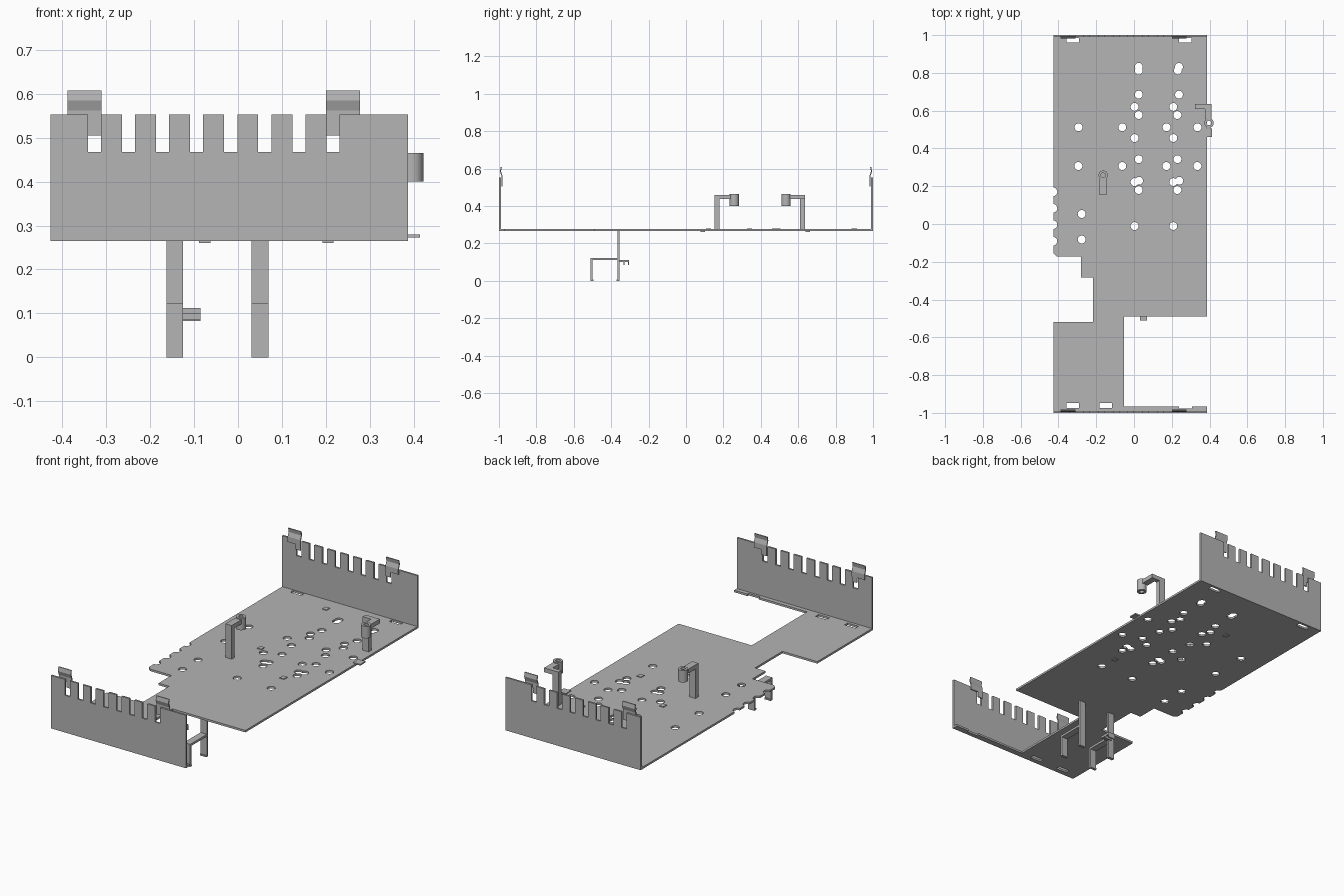
import bpy, bmesh
from mathutils import Vector

cube = bpy.data.objects.get("Cube")
if cube:
    bpy.data.objects.remove(cube, do_unlink=True)

mat = bpy.data.materials.new("sheet_grey")
mat.use_nodes = True
GREY = (0.46, 0.46, 0.46, 1)
mat.diffuse_color = GREY
mat.node_tree.nodes["Principled BSDF"].inputs["Base Color"].default_value = GREY

FLOOR, TOP = 0.265, 0.276
LEFT, RIGHT = -0.427, 0.387


def finish(name, bm):
    bmesh.ops.recalc_face_normals(bm, faces=bm.faces)
    mesh = bpy.data.meshes.new(name)
    bm.to_mesh(mesh)
    bm.free()
    mesh.materials.append(mat)
    ob = bpy.data.objects.new(name, mesh)
    bpy.context.collection.objects.link(ob)
    return ob


def prism(name, pts, axis, lo, hi):
    """Extrude a 2D outline along an axis from lo to hi."""
    bm = bmesh.new()
    place = {"x": lambda a, b: (lo, a, b),
             "y": lambda a, b: (a, lo, b),
             "z": lambda a, b: (a, b, lo)}[axis]
    face = bm.faces.new([bm.verts.new(place(*p)) for p in pts])
    ext = bmesh.ops.extrude_face_region(bm, geom=[face])
    move = Vector([(hi - lo) * (axis == c) for c in "xyz"])
    verts = [g for g in ext["geom"] if isinstance(g, bmesh.types.BMVert)]
    bmesh.ops.translate(bm, verts=verts, vec=move)
    return finish(name, bm)


def box(name, x0, x1, y0, y1, z0, z1):
    return prism(name, [(x0, y0), (x1, y0), (x1, y1), (x0, y1)], "z", z0, z1)


def cylinder(name, x, y, z0, z1, r, sides=24):
    bm = bmesh.new()
    bmesh.ops.create_cone(bm, cap_ends=True, segments=sides, radius1=r,
                          radius2=r, depth=z1 - z0)
    bmesh.ops.translate(bm, verts=bm.verts, vec=(x, y, (z0 + z1) / 2))
    return finish(name, bm)


def join(name, parts):
    with bpy.context.temp_override(active_object=parts[0], object=parts[0],
                                   selected_objects=parts,
                                   selected_editable_objects=parts):
        bpy.ops.object.join()
    parts[0].name = name
    return parts[0]


def cut(ob, cutters):
    """Subtract the cutters one group at a time, then delete them."""
    cutter = join("cutter", cutters)
    cutter.hide_render = True
    mod = ob.modifiers.new("cut", "BOOLEAN")
    mod.operation = "DIFFERENCE"
    mod.solver = "EXACT"
    mod.use_self = True
    mod.object = cutter
    with bpy.context.temp_override(object=ob, active_object=ob):
        bpy.ops.object.modifier_apply(modifier=mod.name)
    bpy.data.objects.remove(cutter, do_unlink=True)


def smooth(ob):
    for o in bpy.context.view_layer.objects:
        o.select_set(o == ob)
    bpy.context.view_layer.objects.active = ob
    bpy.ops.object.shade_smooth_by_angle()


# Floor plate with its stepped outline and front flange
plate = prism("floor_plate", [
    (LEFT, 0.995), (RIGHT, 0.995), (RIGHT, -0.489), (-0.053, -0.489),
    (-0.053, -0.967), (0.238, -0.967), (0.238, -0.977), (0.307, -0.977),
    (0.307, -0.967), (RIGHT, -0.967), (RIGHT, -0.995), (LEFT, -0.995),
    (LEFT, -0.519), (-0.217, -0.519), (-0.217, -0.283), (-0.28, -0.283),
    (-0.28, -0.172), (-0.41, -0.172), (LEFT, -0.155)], "z", FLOOR, TOP)

# Round holes: rows of y, each with its x positions
rows = {
    0.832: (0.025, 0.238), 0.812: (0.025, 0.232), 0.685: (0.025, 0.238),
    0.62: (0.003, 0.208), 0.577: (0.025, 0.23),
    0.512: (-0.294, -0.062, 0.172, 0.336), 0.455: (0.003, 0.208),
    0.343: (0.025, 0.23), 0.307: (-0.294, -0.062, 0.172, 0.336),
    0.222: (0.003, 0.208), 0.229: (0.027, 0.24), 0.18: (0.025, 0.23),
    -0.011: (0.003, 0.208), 0.053: (-0.277,), -0.082: (-0.277,)}
holes = [cylinder("hole", x, y, FLOOR - 0.05, TOP + 0.05, 0.021, 20)
         for y, xs in rows.items() for x in xs]
# Scalloped bites along the edge
holes += [cylinder("bite", LEFT - 0.002, 0.17 - 0.087 * i, FLOOR - 0.05,
                   TOP + 0.05, 0.023, 20) for i in range(4)]
# Rectangular slots by the end walls
for x, y in ((-0.357, 0.96), (0.238, 0.96), (-0.357, -0.974), (-0.182, -0.974)):
    holes.append(box("slot", x, x + 0.066, y, y + 0.026, FLOOR - 0.05, TOP + 0.05))
cut(plate, holes)

# End walls with comb-like top edges
SLOT, PITCH, FIRST = 0.03, 0.0776, -0.342
WALL_TOP, SLOT_BOTTOM = 0.553, 0.467
comb = [(RIGHT, FLOOR), (LEFT, FLOOR), (LEFT, WALL_TOP)]
for i in range(8):
    a = FIRST + i * PITCH
    b = a + SLOT
    comb += [(a, WALL_TOP), (a, SLOT_BOTTOM), (b, SLOT_BOTTOM), (b, WALL_TOP)]
comb.append((RIGHT, WALL_TOP))

# Bent spring clips: wide leaf plus a narrow tongue
leaf = [(0.013, 0.533), (0.013, 0.562), (0.005, 0.585), (0.009, 0.607)]
for end, s in (("front", -1), ("back", 1)):
    prism(end + "_wall", comb, "y", s * 0.99, s * 1.0)
    outer = [(s * (1 - d), z) for d, z in leaf]
    inner = [(s * (1 - d - 0.006), z) for d, z in reversed(leaf)]
    for side, x0, tongue in (("right", -0.388, FIRST), ("left", 0.201, 0.201)):
        prism(f"{end}_{side}_clip", outer + inner, "x", x0, x0 + 0.077)
        box(f"{end}_{side}_clip_tongue", tongue, tongue + SLOT,
            *sorted((s * 0.981, s * 0.987)), 0.505, 0.536)

# Hanging brackets under the plate: an h-shaped side profile
bracket = [(-0.355, FLOOR), (-0.367, FLOOR), (-0.367, 0.123), (-0.51, 0.123),
           (-0.51, 0), (-0.495, 0), (-0.495, 0.008), (-0.5, 0.008),
           (-0.5, 0.111), (-0.367, 0.111), (-0.367, 0.008), (-0.372, 0.008),
           (-0.372, 0), (-0.355, 0)]
for side, x in (("right", -0.163), ("left", 0.031)):
    prism(side + "_bracket", bracket, "x", x, x + 0.038)
# Small catch on the side of one bracket
prism("bracket_catch", [(-0.367, 0.1), (-0.367, 0.112), (-0.305, 0.112),
                        (-0.305, 0.083), (-0.311, 0.083), (-0.311, 0.1),
                        (-0.328, 0.1), (-0.328, 0.085), (-0.334, 0.085),
                        (-0.334, 0.1)], "x", -0.126, -0.085)


# Hook posts, each carrying a tube at the end of its arm
def tube(name, x, y):
    ob = cylinder(name, x, y, 0.4, 0.465, 0.025, 32)
    cut(ob, [cylinder("bore", x, y, 0.35, 0.5, 0.012, 24)])
    smooth(ob)


box("inner_post", -0.182, -0.145, 0.153, 0.178, TOP, 0.459)
box("inner_arm", -0.182, -0.145, 0.178, 0.237, 0.436, 0.459)
tube("inner_tube", -0.163, 0.258)
box("edge_post", 0.323, 0.36, 0.61, 0.635, TOP, 0.459)
box("edge_arm", 0.36, 0.41, 0.61, 0.635, 0.436, 0.459)
box("edge_arm_tip", 0.375, 0.41, 0.556, 0.61, 0.436, 0.459)
tube("edge_tube", 0.397, 0.535)

# Edge tab and small pressed nubs
box("edge_tab", 0.37, 0.414, 0.46, 0.505, 0.273, 0.28)
for i, (x, y) in enumerate(((0.205, 0.09), (-0.076, 0.65))):
    box(f"lower_nub_{i}", x - 0.013, x + 0.013, y - 0.012, y + 0.012, 0.26, FLOOR)
for i, (x, y) in enumerate(((0.19, 0.12), (-0.1, 0.34), (-0.1, 0.9))):
    box(f"upper_nub_{i}", x - 0.013, x + 0.013, y - 0.014, y + 0.014, TOP, 0.28)
